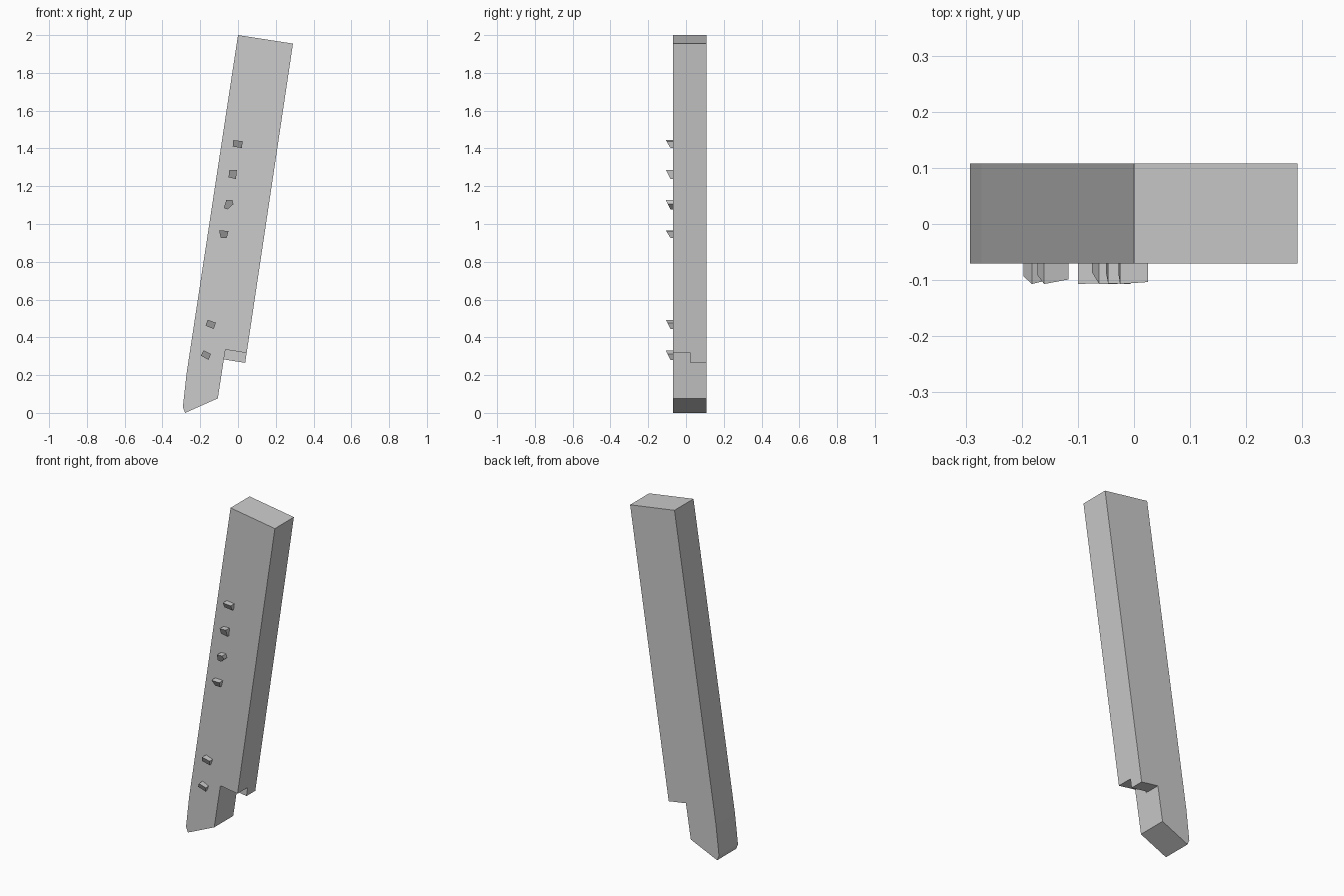
import bpy, bmesh

if "Cube" in bpy.data.objects:
    bpy.data.objects.remove(bpy.data.objects["Cube"])


def prism(name, outline, y_front, y_back):
    """Extrude an x-z outline along y; y_front may be a value or one per point."""
    n = len(outline)
    fronts = y_front if isinstance(y_front, (list, tuple)) else [y_front] * n
    bm = bmesh.new()
    a = [bm.verts.new((x, y, z)) for (x, z), y in zip(outline, fronts)]
    b = [bm.verts.new((x, y_back, z)) for x, z in outline]
    bm.faces.new(a)
    bm.faces.new(b[::-1])
    for i in range(n):
        j = (i + 1) % n
        bm.faces.new((a[i], b[i], b[j], a[j]))
    bmesh.ops.recalc_face_normals(bm, faces=bm.faces)
    mesh = bpy.data.meshes.new(name)
    bm.to_mesh(mesh)
    bm.free()
    obj = bpy.data.objects.new(name, mesh)
    bpy.context.collection.objects.link(obj)
    return obj


# Leaning plank with a narrower foot
plank = prism("plank", [(0, 2.0), (0.291, 1.955), (0.038, 0.265), (-0.075, 0.283),
                        (-0.107, 0.077), (-0.28, 0.0), (-0.292, 0.03),
                        (-0.272, 0.21)], -0.07, 0.108)

# Step cut into the front half beside the foot
cutter = prism("step_cutter", [(-0.0665, 0.335), (0.08, 0.312), (0.08, 0.2),
                               (-0.075, 0.281)], -0.2, 0.025)
cutter.hide_render = True
cutter.hide_viewport = True
cut = plank.modifiers.new("step", 'BOOLEAN')
cut.operation = 'DIFFERENCE'
cut.solver = 'EXACT'
cut.object = cutter

# Small wedge holds: deep at the top, shallow at the bottom
holds = [
    [(-0.025, 1.444), (0.025, 1.438), (0.02, 1.402), (-0.028, 1.41)],
    [(-0.046, 1.285), (-0.006, 1.287), (-0.011, 1.238), (-0.05, 1.247)],
    [(-0.062, 1.127), (-0.03, 1.127), (-0.024, 1.105), (-0.056, 1.077), (-0.075, 1.085)],
    [(-0.1, 0.966), (-0.05, 0.963), (-0.06, 0.926), (-0.091, 0.926)],
    [(-0.16, 0.493), (-0.117, 0.477), (-0.129, 0.444), (-0.172, 0.462)],
    [(-0.182, 0.331), (-0.143, 0.312), (-0.156, 0.281), (-0.197, 0.303)],
]
for k, pts in enumerate(holds, 1):
    top = max(z for _, z in pts)
    low = min(z for _, z in pts)
    depth = [-0.082 - 0.025 * (z - low) / (top - low) for _, z in pts]
    prism(f"wedge_hold_{k}", pts, depth, -0.06)
